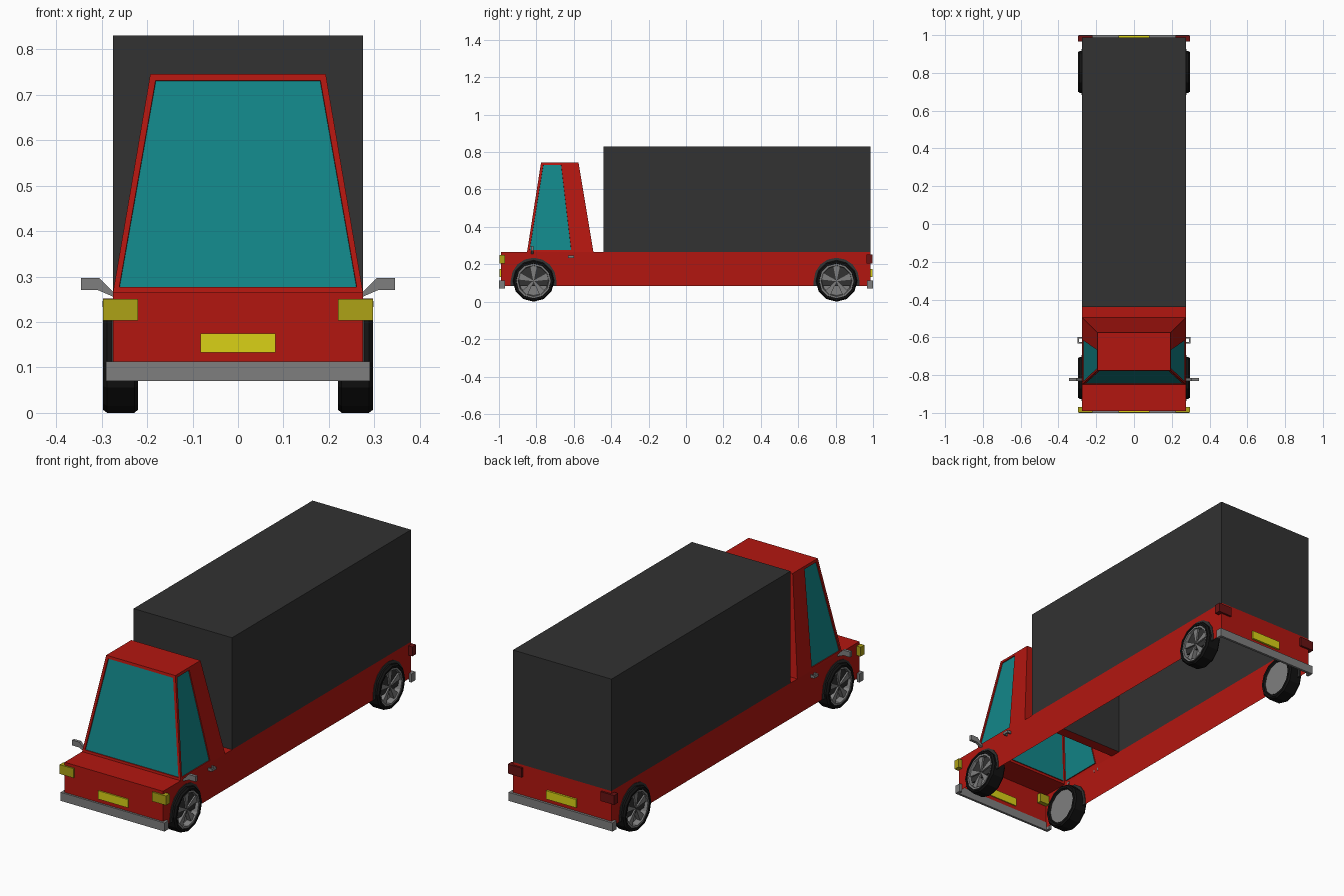
import bpy, bmesh, math

if "Cube" in bpy.data.objects:
    bpy.data.objects.remove(bpy.data.objects["Cube"])


def material(name, color):
    m = bpy.data.materials.new(name)
    m.diffuse_color = (*color, 1)
    m.use_nodes = True
    m.node_tree.nodes["Principled BSDF"].inputs["Base Color"].default_value = m.diffuse_color
    return m


RED = material("red_paint", (0.45, 0.008, 0.005))
DARK = material("dark_cargo", (0.032, 0.032, 0.032))
BLACK = material("rubber", (0.006, 0.006, 0.006))
GLASS = material("teal_glass", (0.006, 0.24, 0.25))
GREY = material("grey_metal", (0.21, 0.21, 0.21))
LAMP = material("lamp_yellow", (0.42, 0.36, 0.008))
PLATE = material("plate_yellow", (0.7, 0.64, 0.008))
TAIL = material("tail_red", (0.14, 0.006, 0.006))


def finish(name, bm, *mats):
    bmesh.ops.recalc_face_normals(bm, faces=bm.faces)
    me = bpy.data.meshes.new(name)
    bm.to_mesh(me)
    bm.free()
    for m in mats:
        me.materials.append(m)
    ob = bpy.data.objects.new(name, me)
    bpy.context.collection.objects.link(ob)
    return ob


def box(name, x, y, z, mat, open_bottom=False, open_top=False):
    bm = bmesh.new()
    bmesh.ops.create_cube(bm, size=1)
    drop = [f for f in bm.faces
            if (open_bottom and f.normal.z < -0.5) or (open_top and f.normal.z > 0.5)]
    bmesh.ops.delete(bm, geom=drop, context='FACES')
    for v in bm.verts:
        for i, (a, b) in enumerate((x, y, z)):
            v.co[i] = a if v.co[i] < 0 else b
    return finish(name, bm, mat)


def prism(name, points, to3d, a, b, mat):
    """Extrude a 2D outline between depths a and b; to3d places each point."""
    bm = bmesh.new()
    rings = [[bm.verts.new(to3d(p, q, d)) for p, q in points] for d in (a, b)]
    for r in rings:
        bm.faces.new(r)
    n = len(points)
    for i in range(n):
        j = (i + 1) % n
        bm.faces.new((rings[0][i], rings[0][j], rings[1][j], rings[1][i]))
    return finish(name, bm, mat)


def plane(name, points, mat):
    bm = bmesh.new()
    bm.faces.new([bm.verts.new(p) for p in points])
    return finish(name, bm, mat)


def lathe(name, profile, s, cy, cz, mat, steps=12):
    """Revolve (x, radius) points about the axle."""
    bm = bmesh.new()
    vs = [bm.verts.new((s * x, cy, cz - r)) for x, r in profile]
    es = [bm.edges.new(e) for e in zip(vs, vs[1:])]
    bmesh.ops.spin(bm, geom=vs + es, cent=(0, cy, cz), axis=(1, 0, 0),
                   angle=math.tau, steps=steps, use_duplicate=False)
    bmesh.ops.remove_doubles(bm, verts=bm.verts, dist=1e-4)
    return finish(name, bm, mat)


W, DECK = 0.275, 0.265

# Chassis walls, hood and the strip behind the cab; open underneath
box("chassis_walls", (-W, W), (-0.99, 0.987), (0.085, DECK), RED, True, True)
for name, y0, y1 in (("hood", -0.99, -0.85), ("deck_strip", -0.495, -0.44)):
    plane(name, [(-W, y0, DECK), (W, y0, DECK), (W, y1, DECK), (-W, y1, DECK)], RED)

# Cargo box, open underneath
box("cargo_box", (-W, W), (-0.44, 0.987), (DECK, 0.83), DARK, True)

# Cab shell with recessed windows; the side is split at the door pillar
bm = bmesh.new()
low, high = [(-0.85, -0.60, -0.495), (-0.775, -0.655, -0.575)]
L, R = [[[bm.verts.new((s * x, y, z)) for y in ys]
         for ys, x, z in ((low, W, DECK), (high, 0.193, 0.745))] for s in (-1, 1)]
windows = [bm.faces.new((L[0][0], R[0][0], R[1][0], L[1][0]))]
for S in (L, R):
    windows.append(bm.faces.new((S[0][0], S[0][1], S[1][1], S[1][0])))
    bm.faces.new((S[0][1], S[0][2], S[1][2], S[1][1]))
bm.faces.new((L[0][2], R[0][2], R[1][2], L[1][2]))
bm.faces.new(L[1] + R[1][::-1])
bmesh.ops.recalc_face_normals(bm, faces=bm.faces)
bmesh.ops.inset_individual(bm, faces=windows, thickness=0.018, depth=0)
bmesh.ops.inset_individual(bm, faces=windows, thickness=0.001, depth=-0.005)
for f in windows:
    f.material_index = 1
finish("cab", bm, RED, GLASS)

# Bumpers wrapping the ends, and number plates
for end, e in (("front", -1), ("rear", 1)):
    u = [(-0.29, 0.968), (-0.29, 1.0), (0.29, 1.0), (0.29, 0.968),
         (0.276, 0.968), (0.276, 0.988), (-0.276, 0.988), (-0.276, 0.968)]
    prism(end + "_bumper", u, lambda p, q, d: (p, e * q, d), 0.07, 0.113, GREY)
    box(end + "_plate", (-0.083, 0.083), sorted((e * 0.985, e * 0.997)),
        (0.133, 0.175), PLATE)

for side, s in (("left", -1), ("right", 1)):
    # Corner lamps
    lx = sorted((s * 0.22, s * 0.297))
    box(side + "_headlight", lx, (-0.998, -0.968), (0.203, 0.25), LAMP)
    box(side + "_tail_light", lx, (0.966, 0.997), (0.205, 0.252), TAIL)

    # Wing mirror with bent arm
    prism(side + "_mirror",
          [(0.273, 0.255), (0.308, 0.27), (0.345, 0.27), (0.345, 0.297),
           (0.305, 0.297), (0.273, 0.264)],
          lambda p, q, d: (s * p, d, q), -0.83, -0.815, GREY)

    # Door handle: a small bracket
    prism(side + "_door_handle",
          [(-0.632, 0.273), (-0.632, 0.298), (-0.598, 0.298), (-0.598, 0.273),
           (-0.605, 0.273), (-0.605, 0.29), (-0.625, 0.29), (-0.625, 0.273)],
          lambda p, q, d: (s * q, p, d), 0.233, 0.246, GREY)

    for end, cy in (("front", -0.815), ("rear", 0.805)):
        tag = f"{end}_{side}_"
        # Dark wheel arch
        arch = [(cy + 0.122 * math.cos(a), 0.113 + 0.122 * math.sin(a))
                for a in (math.pi * i / 8 for i in range(9))]
        arch = [(cy + 0.122, 0.085)] + arch + [(cy - 0.122, 0.085)]
        prism(tag + "wheel_arch", arch, lambda p, q, d: (s * d, p, q), 0.27, 0.278, DARK)
        # Tyre and dished rim
        lathe(tag + "tyre", [(0.23, 0.085), (0.22, 0.092), (0.22, 0.104), (0.228, 0.111),
                             (0.288, 0.111), (0.297, 0.104), (0.297, 0.094), (0.285, 0.09)],
              s, cy, 0.111, BLACK)
        lathe(tag + "rim", [(0.228, 0), (0.228, 0.09), (0.293, 0.094), (0.293, 0.083),
                            (0.265, 0.078), (0.265, 0)], s, cy, 0.111, GREY)
        # Five wedge spokes
        for k in range(5):
            a = math.tau * k / 5 + math.pi / 2
            wedge = [(cy + r * math.cos(a + t), 0.111 + r * math.sin(a + t))
                     for r, t in ((0.004, -0.6), (0.084, -0.22), (0.084, 0.22), (0.004, 0.6))]
            prism(f"{tag}spoke_{k + 1}", wedge, lambda p, q, d: (s * d, p, q),
                  0.264, 0.286, GREY)
